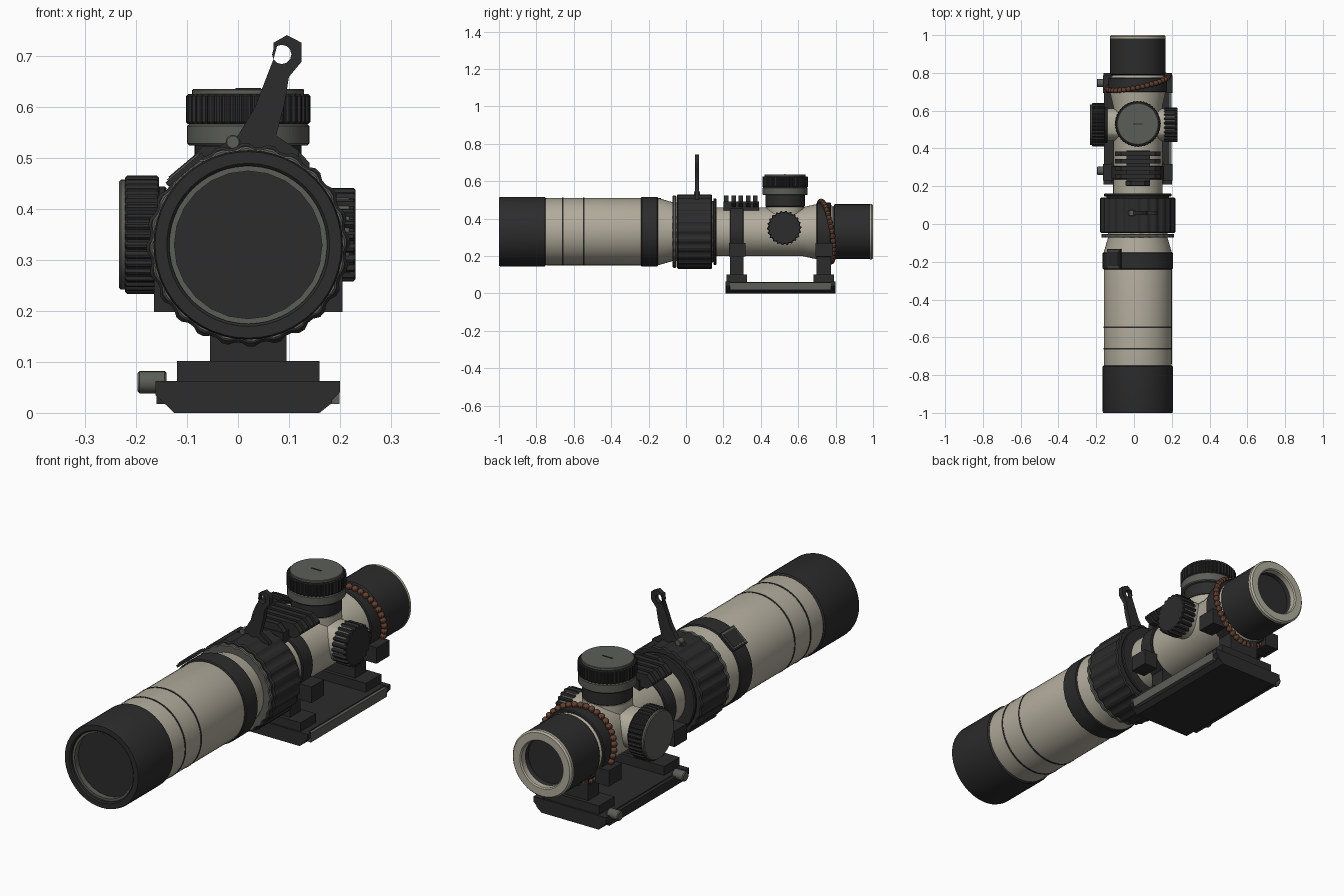
import bpy, bmesh
from math import sin, cos, pi, radians
from mathutils import Vector

cube = bpy.data.objects.get("Cube")
if cube:
    bpy.data.objects.remove(cube)

CX, CZ = 0.02, 0.33      # optical axis
TY, TZ = 0.53, 0.35      # turret position along the tube, side knob height


def material(name, rgb):
    m = bpy.data.materials.new(name)
    m.use_nodes = True
    m.diffuse_color = (*rgb, 1)
    bsdf = m.node_tree.nodes["Principled BSDF"]
    bsdf.inputs["Base Color"].default_value = (*rgb, 1)
    bsdf.inputs["Roughness"].default_value = 0.7
    return m


BLACK = material("matte black", (0.025, 0.025, 0.025))
GREY = material("olive grey", (0.105, 0.11, 0.095))
SAND = material("sand", (0.44, 0.41, 0.33))
BROWN = material("bead brown", (0.12, 0.05, 0.03))


def finish(name, bm, mat, smooth=True):
    bmesh.ops.recalc_face_normals(bm, faces=bm.faces)
    me = bpy.data.meshes.new(name)
    bm.to_mesh(me)
    bm.free()
    me.materials.append(mat)
    ob = bpy.data.objects.new(name, me)
    bpy.context.collection.objects.link(ob)
    if smooth:
        bpy.ops.object.select_all(action="DESELECT")
        ob.select_set(True)
        bpy.context.view_layer.objects.active = ob
        bpy.ops.object.shade_smooth_by_angle(angle=radians(30))
    return ob


def lathe(name, profile, mat, axis="y", centre=(CX, 0, CZ), seg=48, teeth=0, depth=0.006, caps=True):
    """Spin (radius, position) pairs about an axis; teeth cut knurling."""
    bm = bmesh.new()
    seg = teeth * 4 if teeth else seg
    c = Vector(centre)
    rings = []
    for r, t in profile:
        ring = []
        for k in range(seg):
            a = 2 * pi * k / seg
            rr = r - depth if teeth and k % 4 > 1 else r
            u, v = rr * cos(a), rr * sin(a)
            p = {"x": (t, u, v), "y": (u, t, v), "z": (u, v, t)}[axis]
            ring.append(bm.verts.new(c + Vector(p)))
        rings.append(ring)
    for a, b in zip(rings, rings[1:]):
        for k in range(seg):
            n = (k + 1) % seg
            bm.faces.new((a[k], a[n], b[n], b[k]))
    if caps:
        bm.faces.new(rings[0])
        bm.faces.new(rings[-1])
    return finish(name, bm, mat)


def drum(name, r, t0, t1, mat, bevel=0.004, **kw):
    return lathe(name, [(r - bevel, t0), (r, t0 + bevel), (r, t1 - bevel), (r - bevel, t1)], mat, **kw)


def prism(name, outline, y0, y1, mat):
    """Extrude an x-z outline along y."""
    bm = bmesh.new()
    ends = [[bm.verts.new((x, y, z)) for x, z in outline] for y in (y0, y1)]
    n = len(outline)
    for k in range(n):
        bm.faces.new((ends[0][k], ends[0][(k + 1) % n], ends[1][(k + 1) % n], ends[1][k]))
    for e in ends:
        bm.faces.new(e)
    return finish(name, bm, mat, False)


def box(name, x0, x1, y0, y1, z0, z1, mat):
    return prism(name, [(x0, z0), (x1, z0), (x1, z1), (x0, z1)], y0, y1, mat)


# Objective end: hood with recessed lens, inner rim
lathe("front_hood", [(.155, -.96), (.155, -.995), (.16, -1), (.183, -1), (.186, -.99),
                     (.186, -.755), (.18, -.75)], BLACK)
lathe("lens_rim", [(.145, -.955), (.145, -.985), (.156, -.985), (.156, -.955)], GREY, seg=24)

# Main tube
lathe("front_tube", [(.178, -.76), (.18, -.74), (.18, -.15), (.157, -.07), (.157, -.04)], SAND)
lathe("rear_tube", [(.13, .1), (.13, .62), (.148, .7), (.148, .77), (.135, .785), (.135, .8)], SAND)
for i, y in enumerate((-.66, -.547)):
    drum(f"tube_groove_{i + 1}", .1815, y - .004, y + .004, BLACK, 0)

# Strap band with buckle
drum("strap_band", .186, -.24, -.15, BLACK)
tilt = radians(-40)
for i, (half, out, mat) in enumerate(((.046, .194, BLACK), (.040, .197, GREY), (.034, .199, BLACK))):
    b = box(f"buckle_layer_{i + 1}", -half, half, -half - .006, half + .006, -.006, .004, mat)
    b.rotation_euler.y = tilt
    b.location = (CX + out * sin(tilt), -.185, CZ + out * cos(tilt))

# Zoom ring and collars
drum("index_collar", .193, -.072, -.052, GREY, teeth=24, depth=.005)
drum("zoom_ring", .2, -.048, .14, BLACK, .006, teeth=24, depth=.007)
drum("rear_collar_inner", .165, .13, .148, GREY)
drum("rear_collar", .178, .146, .162, BLACK)

# Throw lever with a hole
outline = [(-.05, .49), (-.035, .525), (0, .545), (.033, .6), (.07, .695), (.07, .727), (.096, .742),
           (.125, .727), (.125, .69), (.1, .66), (.092, .61), (.075, .545), (.12, .515), (.12, .49)]
hole = [(.086 + .019 * cos(k * pi / 6), .704 + .019 * sin(k * pi / 6)) for k in range(12)]
cu = bpy.data.curves.new("throw_lever", "CURVE")
cu.dimensions, cu.fill_mode, cu.extrude = "2D", "BOTH", .011
for pts in (outline, hole):
    s = cu.splines.new("POLY")
    s.points.add(len(pts) - 1)
    for p, (x, z) in zip(s.points, pts):
        p.co = (x, z, 0, 1)
    s.use_cyclic_u = True
cu.materials.append(BLACK)
lever = bpy.data.objects.new("throw_lever", cu)
bpy.context.collection.objects.link(lever)
lever.rotation_euler.x = pi / 2
lever.location.y = .058
bpy.ops.object.select_all(action="DESELECT")
lever.select_set(True)
bpy.context.view_layer.objects.active = lever
bpy.ops.object.convert(target="MESH")
drum("lever_screw", .014, .042, .074, GREY, .002, centre=(-.01, 0, .532), seg=16)

# Top turret
top = dict(axis="z", centre=(CX, TY, 0))
drum("turret_saddle", .105, .34, .463, SAND, 0, **top)
drum("turret_neck", .105, .463, .53, BLACK, **top)
drum("turret_dial", .12, .525, .567, GREY, **top)
drum("turret_grip", .122, .567, .626, BLACK, teeth=44, depth=.004, **top)
drum("turret_cap", .11, .62, .636, GREY, .002, **top)
box("turret_slot_mark", CX - .025, CX + .025, TY - .003, TY + .003, .635, .638, BLACK)

# Side knobs
side = dict(axis="x", centre=(0, TY - .005, TZ))
drum("side_saddle", .086, -.145, .165, SAND, 0, **side)
drum("focus_neck", .095, -.158, -.14, BLACK, **side)
drum("focus_grip", .116, -.222, -.155, BLACK, teeth=36, depth=.005, **side)
drum("focus_cap", .108, -.234, -.215, GREY, **side)
drum("windage_core", .085, .155, .222, GREY, **side)
drum("windage_grip", .092, .16, .231, BLACK, teeth=22, depth=.008, **side)

# Eyepiece
lathe("eyepiece", [(.135, .788), (.147, .795), (.147, .985), (.105, .985), (.1, .95)], BLACK)
lathe("eyepiece_rim", [(.103, .97), (.103, .995), (.108, 1), (.141, 1), (.148, .993), (.148, .983)],
      SAND, caps=False)

# Bead bracelet, tilted around the eyepiece tube
bm = bmesh.new()
for k in range(40):
    a = 2 * pi * k / 40
    u, v = .162 * cos(a), .162 * sin(a)
    made = bmesh.ops.create_uvsphere(bm, u_segments=10, v_segments=7, radius=.0145)
    bmesh.ops.translate(bm, verts=made["verts"], vec=(CX + u, .748 + .2 * u - .16 * v, CZ + v))
finish("bead_bracelet", bm, BROWN)

# Mount rings, ears, risers and feet
for name, y0, y1, r in (("front", .235, .308, .14), ("rear", .698, .775, .155)):
    drum(f"{name}_mount_ring", r, y0, y1, BLACK)
    for label, s in (("left", 1), ("right", -1)):
        xs = sorted((CX + s * .115, CX + s * .185))
        box(f"{name}_{label}_clamp_ear", *xs, y0 - .005, y1 + .01, .198, .27, BLACK)
    box(f"{name}_riser", -.055, .095, y0, y1, .09, .24, BLACK)
    ym = (y0 + y1) / 2
    box(f"{name}_foot", -.12, .16, ym - .055, ym + .055, .055, .102, BLACK)
    drum(f"{name}_clamp_bolt", .022, -.197, -.14, GREY, axis="x", centre=(0, ym + .01, .06), seg=20)

# Mount base with side clamp bars
prism("mount_base", [(-.125, 0), (.16, 0), (.185, .02), (.185, .062), (-.145, .062), (-.145, .02)],
      .21, .8, BLACK)
for label, y0, y1 in (("front", .21, .235), ("rear", .775, .8)):
    prism(f"{label}_base_end", [(-.125, 0), (.16, 0), (.2, .04), (.2, .063), (-.162, .063), (-.162, .035)],
          y0, y1, BLACK)
box("left_clamp_bar", .18, .199, .235, .775, .017, .058, GREY)
box("right_clamp_bar", -.16, -.14, .235, .775, .017, .058, BLACK)

# Accessory rail on the front ring
box("rail_core", CX - .06, CX + .065, .2, .39, .44, .492, BLACK)
for i in range(5):
    y = .203 + i * .039
    w = .065 if i == 0 else .12
    prism(f"rail_tooth_{i + 1}", [(CX - w + .025, .462), (CX + w - .025, .462), (CX + w, .482), (CX + w, .492),
          (CX + w - .03, .523), (CX - w + .03, .523), (CX - w, .492), (CX - w, .482)], y, y + .024, BLACK)
